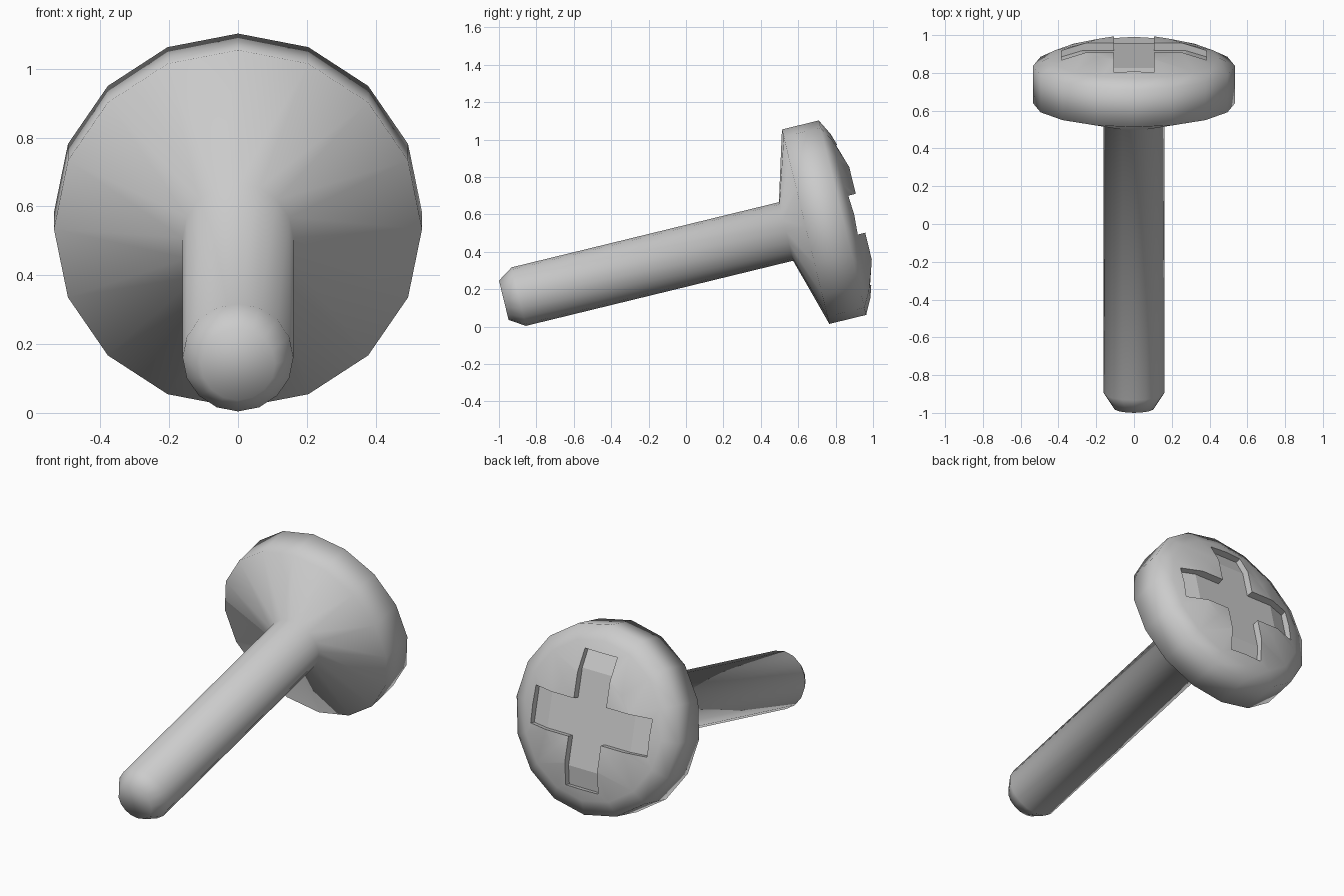
import bpy, bmesh, math

if "Cube" in bpy.data.objects:
    bpy.data.objects.remove(bpy.data.objects["Cube"])

SIDES = 16
TILT = math.radians(-76.3)          # screw axis leans up 13.7 degrees from +y
ORIGIN = (0, -0.0871, 0.3575)


def make_object(name, bm):
    bmesh.ops.recalc_face_normals(bm, faces=bm.faces)
    mesh = bpy.data.meshes.new(name)
    bm.to_mesh(mesh)
    bm.free()
    ob = bpy.data.objects.new(name, mesh)
    ob.location = ORIGIN
    ob.rotation_euler = (TILT, 0, 0)
    bpy.context.collection.objects.link(ob)
    return ob


def lathe(name, profile):
    """Revolve (radius, height) points round local z, with flat end caps."""
    bm = bmesh.new()
    rings = []
    for r, h in profile:
        rings.append([bm.verts.new((r * math.cos(a), r * math.sin(a), h))
                      for a in (2 * math.pi * i / SIDES for i in range(SIDES))])
    for lo, hi in zip(rings, rings[1:]):
        for i in range(SIDES):
            j = (i + 1) % SIDES
            bm.faces.new((lo[i], lo[j], hi[j], hi[i])).smooth = True
    for cap in (rings[0], rings[-1]):
        bm.faces.new(cap).smooth = True
    return make_object(name, bm)


def slot_cutter(name, along_x):
    """One arm of the cross, its floor bent to follow the dome."""
    outline = [(-0.385, 0.974), (-0.275, 1.008), (0.275, 1.008),
               (0.385, 0.974), (0.385, 1.2), (-0.385, 1.2)]
    bm = bmesh.new()
    sides = [[bm.verts.new((u, w, h) if along_x else (w, u, h))
              for u, h in outline] for w in (-0.107, 0.107)]
    for s in sides:
        bm.faces.new(s)
    for i in range(len(outline)):
        j = (i + 1) % len(outline)
        bm.faces.new((sides[0][i], sides[0][j], sides[1][j], sides[1][i]))
    ob = make_object(name, bm)
    ob.hide_render = True
    return ob


# Screw body: chamfered tip, shaft, conical underside, rim, shallow dome
screw = lathe("screw", [(0.108, -0.913), (0.161, -0.831), (0.161, 0.64),
                        (0.535, 0.748), (0.535, 0.951), (0.45, 0.995),
                        (0.276, 1.05)])

# Cross-shaped drive recess
for name, along_x in (("slot_cutter_across", True), ("slot_cutter_upright", False)):
    cutter = slot_cutter(name, along_x)
    mod = screw.modifiers.new(name, 'BOOLEAN')
    mod.operation = 'DIFFERENCE'
    mod.solver = 'EXACT'
    mod.object = cutter
    bpy.context.view_layer.objects.active = screw
    bpy.ops.object.modifier_apply(modifier=mod.name)
    bpy.data.objects.remove(cutter)
